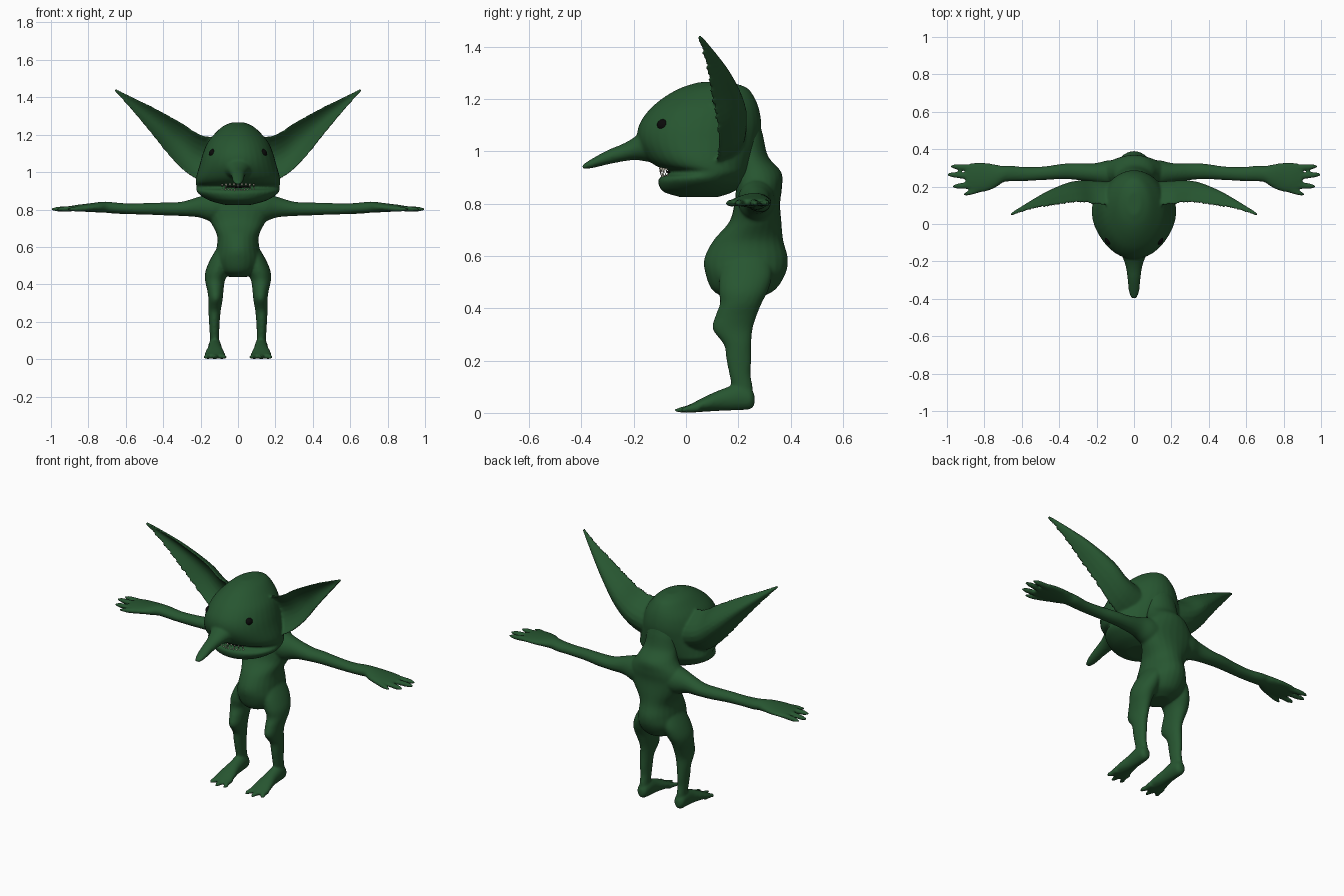
import bpy, bmesh, math
from mathutils import Vector


def material(name, rgb):
    m = bpy.data.materials.new(name)
    m.diffuse_color = (*rgb, 1)
    return m


GREEN = material("skin green", (0.020, 0.092, 0.030))
BLACK = material("eye black", (0.003, 0.003, 0.003))
IVORY = material("tooth ivory", (0.55, 0.52, 0.42))


def spline(rows, steps=5):
    """Smooth interpolation through rows of numbers."""
    out = []
    for i in range(len(rows) - 1):
        p = [rows[max(0, min(len(rows) - 1, i + k))] for k in (-1, 0, 1, 2)]
        for s in range(steps):
            t = s / steps
            out.append([0.5 * (2 * b + (c - a) * t + (2 * a - 5 * b + 4 * c - d) * t * t
                               + (3 * b - a - 3 * c + d) * t ** 3) for a, b, c, d in zip(*p)])
    return out + [list(rows[-1])]


def skin(bm, rings):
    """Join rings of points into a closed skin."""
    vs = [[bm.verts.new(p) for p in r] for r in rings]
    n = len(vs[0])
    for a, b in zip(vs, vs[1:]):
        for i in range(n):
            bm.faces.new((a[i], a[(i + 1) % n], b[(i + 1) % n], b[i]))
    bm.faces.new(vs[0][::-1])
    bm.faces.new(vs[-1])


def tube(bm, axis, rows, sides=(1,), n=24):
    """Rows are (position on axis, low, high, low, high) for the two other axes."""
    k = "xyz".index(axis)
    others = [i for i in range(3) if i != k]
    for s in sides:
        rings = []
        for t, a0, a1, b0, b1 in spline(rows):
            ring = []
            for j in range(n):
                w = math.tau * j / n
                p = [0, 0, 0]
                p[k] = t
                p[others[0]] = (a0 + a1) / 2 + (a1 - a0) / 2 * math.cos(w)
                p[others[1]] = (b0 + b1) / 2 + (b1 - b0) / 2 * math.sin(w)
                ring.append((p[0] * s, p[1], p[2]))
            rings.append(ring)
        skin(bm, rings)


def finish(bm, name, mat, voxel=0):
    bmesh.ops.recalc_face_normals(bm, faces=bm.faces)
    me = bpy.data.meshes.new(name)
    bm.to_mesh(me)
    bm.free()
    me.materials.append(mat)
    for f in me.polygons:
        f.use_smooth = True
    ob = bpy.data.objects.new(name, me)
    bpy.context.collection.objects.link(ob)
    if voxel:  # blend overlapping parts into one smooth skin
        r = ob.modifiers.new("blend", 'REMESH')
        r.mode = 'VOXEL'
        r.voxel_size = voxel
        r.use_smooth_shade = True
        s = ob.modifiers.new("soften", 'SMOOTH')
        s.factor = 0.5
        s.iterations = 5
    return ob


BOTH = (1, -1)

# --- Body: torso, neck, arms, hands, legs and feet ---
body = bmesh.new()
tube(body, "z", [  # torso and neck: z, x range, y range
    (0.44, -.05, .05, .15, .28), (0.47, -.10, .10, .10, .34), (0.53, -.125, .125, .075, .38),
    (0.59, -.115, .115, .07, .39), (0.66, -.112, .112, .105, .372), (0.73, -.145, .145, .165, .365),
    (0.80, -.18, .18, .185, .36), (0.86, -.165, .165, .19, .367), (0.92, -.12, .12, .18, .365),
    (0.98, -.10, .10, .17, .315), (1.06, -.09, .09, .16, .295), (1.12, -.07, .07, .15, .28)])
tube(body, "x", [  # arms: x, y range, z range
    (.06, .20, .345, .73, .90), (.14, .20, .34, .735, .89), (.21, .22, .325, .758, .868),
    (.30, .235, .325, .765, .842), (.38, .24, .322, .768, .838), (.48, .235, .308, .772, .835),
    (.58, .23, .305, .775, .832), (.66, .228, .312, .778, .838), (.70, .222, .31, .782, .842),
    (.74, .195, .318, .784, .84), (.80, .172, .328, .787, .832), (.86, .172, .328, .79, .825),
    (.90, .19, .315, .793, .818)], BOTH)
for x0, y0, x1, y1 in [(.78, .20, .91, .158), (.85, .21, .97, .200), (.86, .255, 1.0, .265),
                       (.85, .30, .98, .308)]:  # fingers
    rows = [(x0 + (x1 - x0) * t, y0 + (y1 - y0) * t - r, y0 + (y1 - y0) * t + r,
             .806 - .005 * t - r * .85, .806 - .005 * t + r * .85)
            for t, r in ((0, .017), (.5, .017), (.8, .014), (1, .006))]
    tube(body, "x", rows, BOTH, 12)
tube(body, "z", [  # legs: z, x range, y range
    (.05, .095, .155, .18, .255), (.10, .10, .15, .175, .255), (.15, .10, .152, .165, .247),
    (.20, .098, .155, .155, .25), (.26, .092, .158, .145, .25), (.32, .082, .158, .102, .255),
    (.37, .077, .165, .112, .27), (.42, .07, .176, .13, .29), (.47, .05, .174, .125, .315),
    (.53, .04, .15, .13, .33), (.59, .03, .115, .15, .32)], BOTH)
tube(body, "y", [  # feet: y, x range, z range
    (.262, .11, .14, .03, .07), (.245, .094, .156, .014, .095), (.20, .088, .16, .01, .11),
    (.14, .085, .162, .008, .092), (.08, .074, .174, .005, .066), (.03, .068, .18, .002, .04),
    (.005, .075, .172, .002, .028)], BOTH)
for x0, x1, tip in [(.087, .075, -.03), (.124, .122, -.042), (.160, .170, -.02)]:  # toes
    rows = [(.05, x0 - .02, x0 + .02, .002, .04), (.01, x0 - .02, x0 + .02, 0, .03),
            ((tip + .01) / 2, x1 - .015, x1 + .015, 0, .024), (tip, x1 - .007, x1 + .007, .002, .016)]
    tube(body, "y", rows, BOTH, 12)
finish(body, "body", GREEN, 0.007)

# --- Head: skull, nose, lower lip and ears ---
head = bmesh.new()
tube(head, "z", [  # skull and jaw, with a mouth recess: z, x range, y range
    (.825, -.07, .07, -.02, .12), (.845, -.145, .145, -.085, .18), (.875, -.20, .20, -.105, .22),
    (.90, -.222, .222, -.10, .235), (.921, -.222, .222, -.055, .245), (.945, -.226, .226, -.115, .255),
    (.98, -.222, .222, -.155, .265), (1.04, -.205, .205, -.185, .28), (1.10, -.188, .188, -.18, .288),
    (1.16, -.162, .162, -.14, .28), (1.21, -.12, .12, -.08, .26), (1.245, -.08, .08, -.015, .23),
    (1.265, -.035, .035, .05, .17)], n=36)
tube(head, "y", [  # long drooping nose: y, x range, z range
    (-.06, -.10, .10, .96, 1.15), (-.14, -.08, .08, .96, 1.105), (-.19, -.056, .056, .967, 1.06),
    (-.24, -.042, .042, .962, 1.03), (-.30, -.034, .034, .95, 1.005), (-.36, -.028, .028, .936, .972),
    (-.398, -.014, .014, .932, .948)])
ear_rows = [  # upper edge, lower edge, cup depth
    (.08, .11, 1.18, .14, .12, .93, .11), (.20, .115, 1.20, .26, .13, .985, .11),
    (.30, .125, 1.262, .365, .13, 1.085, .10), (.45, .105, 1.345, .462, .105, 1.205, .075),
    (.56, .085, 1.398, .562, .085, 1.325, .035), (.655, .055, 1.445, .66, .055, 1.435, .006)]
for s in BOTH:
    rings = []
    for r in spline(ear_rows):
        top, low, d = Vector(r[:3]), Vector(r[3:6]), r[6]
        ring = []
        for side in (1, 0):
            for i in range(9):
                t = i / 8 if side else 1 - i / 8
                b = math.sin(math.pi * t) ** 0.8
                depth = d * b if side else d * b * 0.62 - 0.014
                p = top.lerp(low, t) + Vector((0, depth, 0))
                ring.append((p.x * s, p.y, p.z))
        rings.append(ring)
    skin(head, rings)
finish(head, "head", GREEN, 0.007)


# --- Small details ---
def ball(name, loc, size, mat):
    bm = bmesh.new()
    bmesh.ops.create_uvsphere(bm, u_segments=20, v_segments=12, radius=1)
    for v in bm.verts:
        v.co = Vector(a * b for a, b in zip(v.co, size)) + Vector(loc)
    return finish(bm, name, mat)


for s, side in ((1, "left"), (-1, "right")):
    ball("eye_" + side, (.131 * s, -.085, 1.10), (.024, .026, .024), BLACK)
ball("mouth_inside", (0, -.01, .921), (.105, .066, .012), BLACK)


def tooth_row(name, z, height, count, front):
    """Little cones following the curve of the lip."""
    bm = bmesh.new()
    for i in range(count):
        x = -.085 + .17 * i / (count - 1)
        h = height * (1.3 if i % 3 == 1 else 0.9)
        y = front + 3.2 * x * x
        ring = [bm.verts.new((x + .006 * math.cos(w), y + .006 * math.sin(w), z))
                for w in (math.tau * k / 6 for k in range(6))]
        tip = bm.verts.new((x, y, z + h))
        bm.faces.new(ring)
        for a, b in zip(ring, ring[1:] + ring[:1]):
            bm.faces.new((a, b, tip))
    finish(bm, name, IVORY)


tooth_row("upper_teeth", .938, -.024, 9, -.098)
tooth_row("lower_teeth", .898, .018, 11, -.093)
